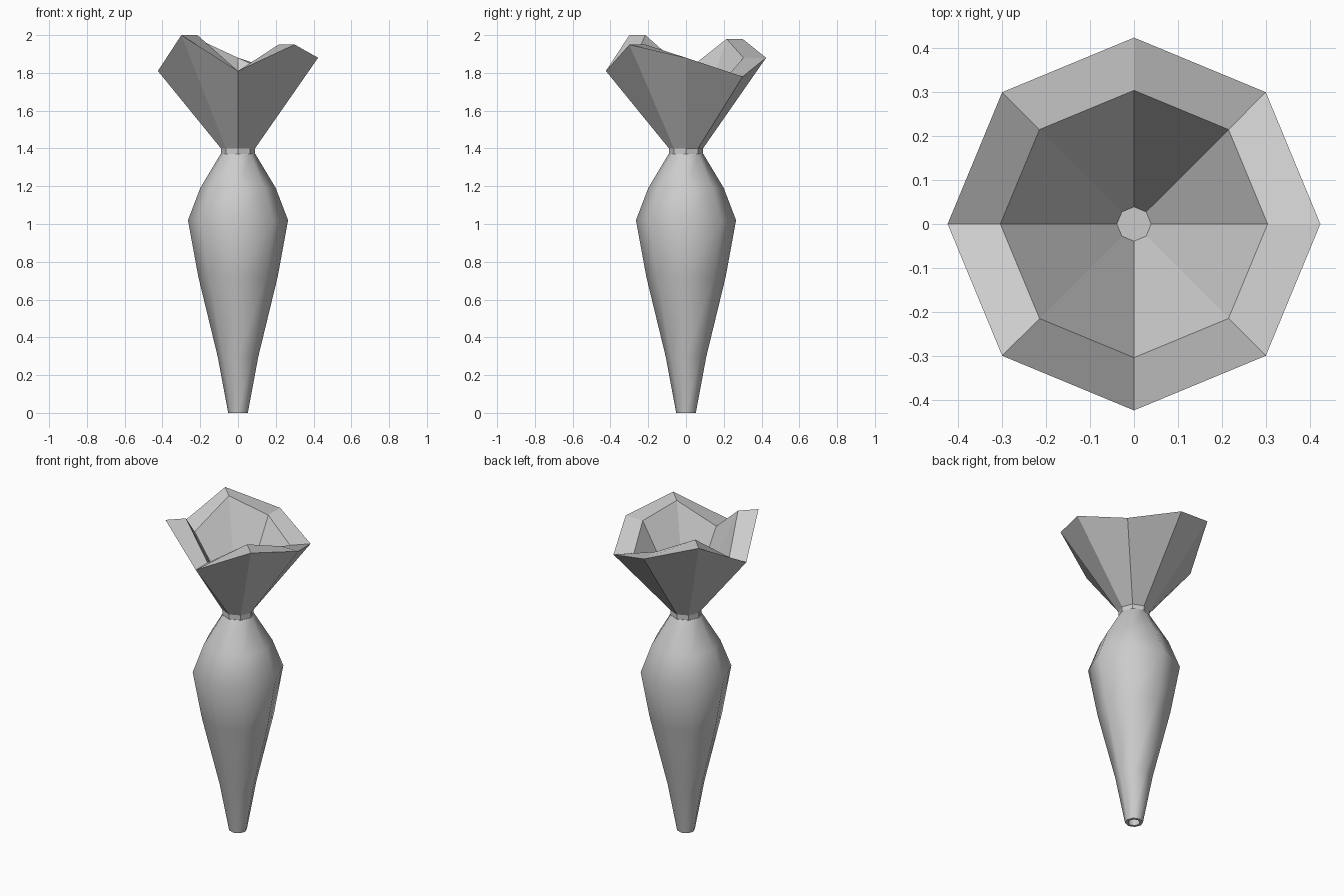
import bpy
from math import cos, sin, pi

if "Cube" in bpy.data.objects:
    bpy.data.objects.remove(bpy.data.objects["Cube"])

SIDES = 8
RIM = [1.88, 1.78, 1.88, 1.98, 1.81, 2.0, 1.81, 1.95]  # rim height per corner


def ring(radius, z):
    """One octagon; z is a single height or one height per corner."""
    zs = z if isinstance(z, list) else [z] * SIDES
    return [(radius * cos(2 * pi * i / SIDES), radius * sin(2 * pi * i / SIDES), zs[i])
            for i in range(SIDES)]


def loft(name, profile):
    """Skin a stack of octagons and cap its two ends."""
    verts = [v for r, z in profile for v in ring(r, z)]
    faces = []
    for k in range(len(profile) - 1):
        for i in range(SIDES):
            a, b = k * SIDES + i, k * SIDES + (i + 1) % SIDES
            faces.append((a, b, b + SIDES, a + SIDES))
    last = (len(profile) - 1) * SIDES
    faces.append(tuple(reversed(range(SIDES))))
    faces.append(tuple(range(last, last + SIDES)))
    mesh = bpy.data.meshes.new(name)
    mesh.from_pydata(verts, [], faces)
    obj = bpy.data.objects.new(name, mesh)
    bpy.context.collection.objects.link(obj)
    return obj


# Swelling body with a recessed hole in the foot
body = loft("body", [(0.035, 0.3), (0.035, 0), (0.052, 0), (0.108, 0.3),
                     (0.21, 0.72), (0.265, 1.02), (0.2, 1.19), (0.092, 1.37)])
bpy.context.view_layer.objects.active = body
body.select_set(True)
bpy.ops.object.shade_smooth_by_angle(angle=pi * 50 / 180)

# Short neck and flared, uneven mouth with a flat thick rim
loft("flared_mouth", [(0.09, 1.36), (0.09, 1.40), (0.424, RIM),
                      (0.304, RIM), (0.039, 1.42)])
